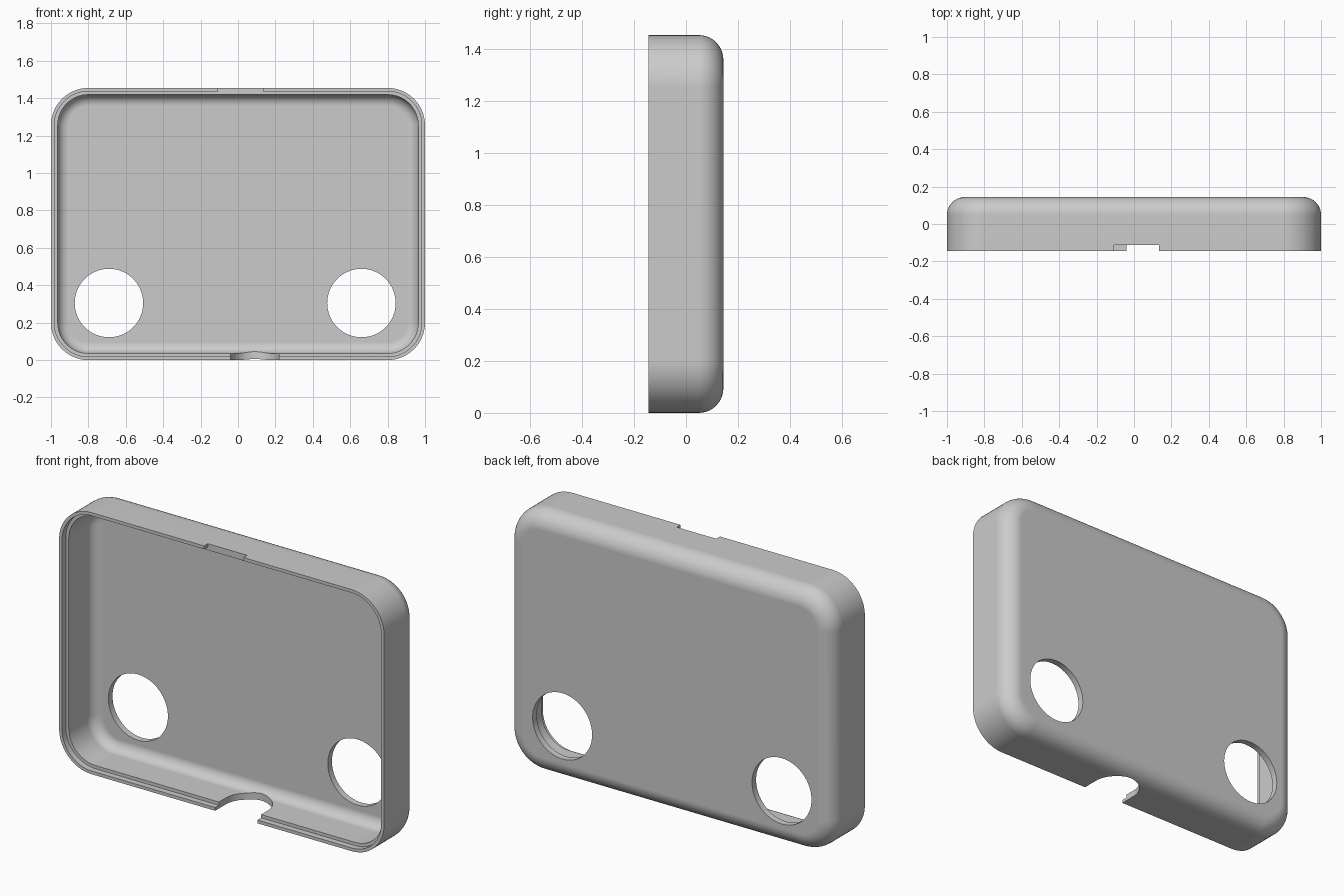
import bpy, bmesh, math

cube = bpy.data.objects.get("Cube")
if cube:
    bpy.data.objects.remove(cube, do_unlink=True)

# Main dimensions
W, H, D = 1.0, 1.455, 0.144      # half width, height, half depth
CORNER, FILLET = 0.2, 0.095      # face corner radius, back edge radius
WALL, LIP, STEP = 0.036, 0.018, 0.033

grey = bpy.data.materials.new("plain grey")
grey.use_nodes = True
grey.diffuse_color = (0.6, 0.6, 0.6, 1)
grey.node_tree.nodes["Principled BSDF"].inputs["Base Color"].default_value = (0.6, 0.6, 0.6, 1)


def make_object(name, bm):
    bmesh.ops.recalc_face_normals(bm, faces=bm.faces[:])
    mesh = bpy.data.meshes.new(name)
    bm.to_mesh(mesh)
    bm.free()
    mesh.materials.append(grey)
    obj = bpy.data.objects.new(name, mesh)
    bpy.context.collection.objects.link(obj)
    return obj


def rounded_ring(bm, inset, y, steps=14):
    """Rounded rectangle in the x-z plane, shrunk by inset."""
    r = CORNER - inset
    ring = []
    for quarter, (sx, sz) in enumerate([(1, 1), (-1, 1), (-1, -1), (1, -1)]):
        cx, cz = sx * (W - CORNER), H / 2 + sz * (H / 2 - CORNER)
        for i in range(steps + 1):
            a = (quarter + i / steps) * math.pi / 2
            ring.append(bm.verts.new((cx + r * math.cos(a), y, cz + r * math.sin(a))))
    return ring


def fillet(offset, steps=10):
    """Profile of the back edge, offset inward from the outer skin."""
    r = FILLET - offset
    return [(FILLET - r * math.cos(a), D - FILLET + r * math.sin(a))
            for a in (i / steps * math.pi / 2 for i in range(steps + 1))]


# Hollow tray: wall profile lofted around the rounded rectangle
profile = fillet(0)[::-1] + [(0, -D), (LIP, -D), (LIP, STEP - D), (WALL, STEP - D)] + fillet(WALL)
bm = bmesh.new()
rings = [rounded_ring(bm, inset, y) for inset, y in profile]
for a, b in zip(rings, rings[1:]):
    for i in range(len(a)):
        j = (i + 1) % len(a)
        bm.faces.new((a[i], a[j], b[j], b[i]))
bm.faces.new(rings[0])
bm.faces.new(rings[-1])
case = make_object("back_case", bm)


def prism(name, outline, direction):
    """Extrude a flat outline along a vector to make a cutter."""
    bm = bmesh.new()
    face = bm.faces.new([bm.verts.new(p) for p in outline])
    new = bmesh.ops.extrude_face_region(bm, geom=[face])["geom"]
    bmesh.ops.translate(bm, vec=direction, verts=[v for v in new if isinstance(v, bmesh.types.BMVert)])
    obj = make_object(name, bm)
    obj.hide_render = True
    return obj


def arc(radius, start, end, n):
    return [(radius * math.cos(a), radius * math.sin(a))
            for a in (start + (end - start) * i / n for i in range(n + 1))]


# Two round openings through the back wall
cutters = [prism("round_opening_cutter",
                 [(cx + x, 0.03, 0.305 + z) for x, z in arc(0.183, 0, 2 * math.pi, 64)[:-1]],
                 (0, 0.3, 0)) for cx in (-0.69, 0.66)]

# U-shaped cable opening in the bottom wall
u_shape = [(0.22, -0.3)] + [(0.09 + x, y - 0.05) for x, y in arc(0.13, 0, math.pi, 32)] + [(-0.04, -0.3)]
cutters.append(prism("cable_opening_cutter", [(x, y, -0.1) for x, y in u_shape], (0, 0, 0.25)))

# Shallow notch in the top lip
notch = [(-0.108, -0.3), (0.134, -0.3), (0.134, STEP - D), (-0.108, STEP - D)]
cutters.append(prism("lip_notch_cutter", [(x, y, H - 0.027) for x, y in notch], (0, 0, 0.2)))

# Apply the cuts
bpy.context.view_layer.objects.active = case
case.select_set(True)
for cutter in cutters:
    mod = case.modifiers.new("cut", "BOOLEAN")
    mod.operation, mod.solver, mod.object = "DIFFERENCE", "EXACT", cutter
    bpy.ops.object.modifier_apply(modifier=mod.name)
    bpy.data.objects.remove(cutter, do_unlink=True)

# Smooth fillets with crisp rims
bpy.ops.object.shade_smooth_by_angle(angle=math.radians(30))
case.modifiers.new("even_normals", "WEIGHTED_NORMAL").keep_sharp = True
